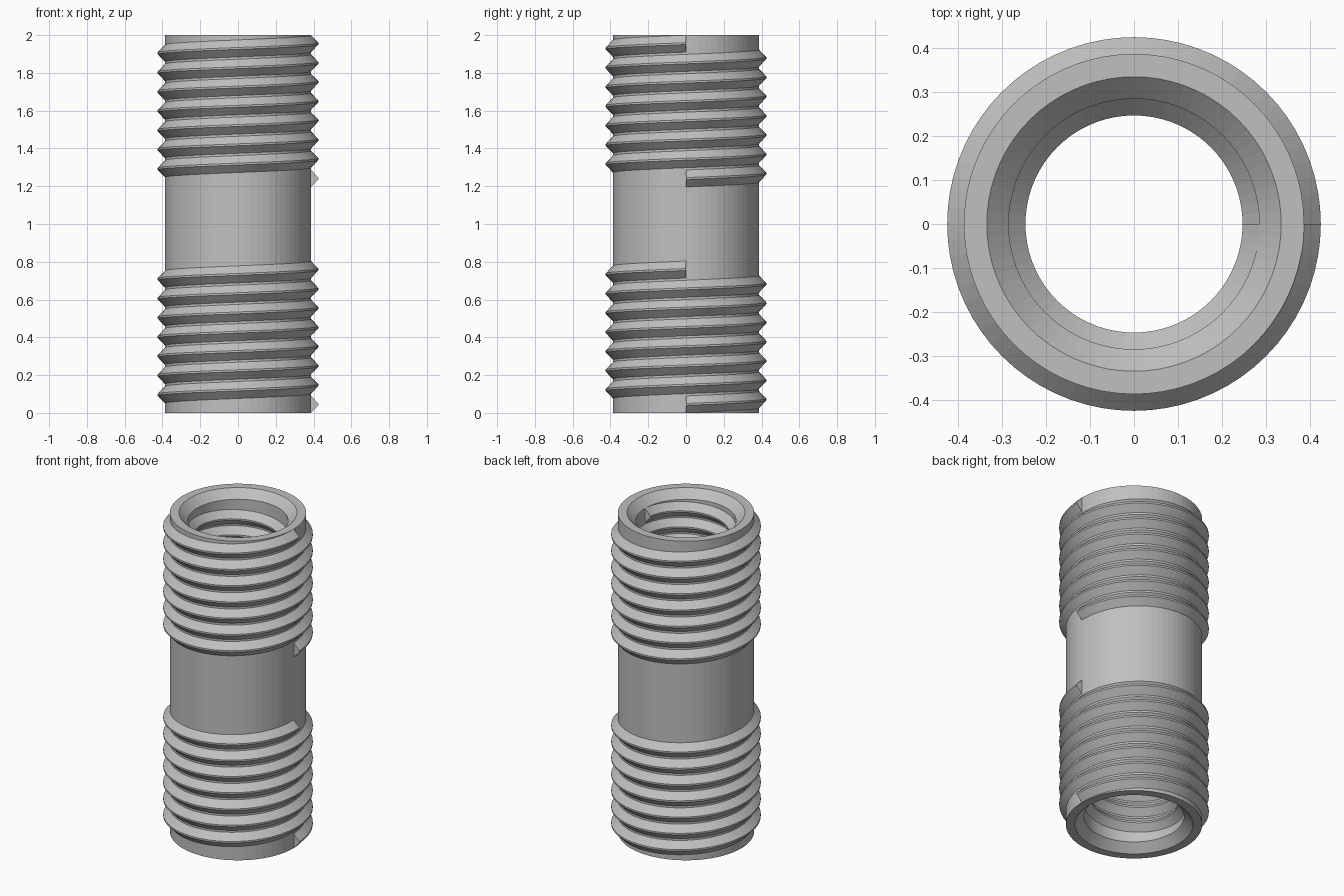
import bpy, bmesh
from math import sin, cos, tau

cube = bpy.data.objects.get("Cube")
if cube:
    bpy.data.objects.remove(cube)

STEPS = 72            # sides per full turn
OUTER, CREST = 0.387, 0.425
BORE, BORE_CREST = 0.285, 0.247
MOUTH, CHAMFER = 0.335, 0.05
HALF_BASE, HALF_FLAT = 0.045, 0.005
EMBED = 0.004         # how far a thread sinks into its wall

steel = bpy.data.materials.new("grey steel")
steel.use_nodes = True
GREY = (0.53, 0.53, 0.53, 1)
steel.diffuse_color = GREY
steel.node_tree.nodes["Principled BSDF"].inputs["Base Color"].default_value = GREY


def finish(name, bm):
    bmesh.ops.recalc_face_normals(bm, faces=bm.faces)
    mesh = bpy.data.meshes.new(name)
    bm.to_mesh(mesh)
    bm.free()
    mesh.materials.append(steel)
    obj = bpy.data.objects.new(name, mesh)
    bpy.context.collection.objects.link(obj)
    return obj


def sweep(name, profile, z_start=0, pitch=0, turns=1, closed=False):
    """Turn a closed (radius, height) profile round z, rising by pitch per turn."""
    bm = bmesh.new()
    count = STEPS * turns
    rings = []
    for i in range(count if closed else count + 1):
        a = tau * i / STEPS
        z = z_start + pitch * i / STEPS
        rings.append([bm.verts.new((r * cos(a), r * sin(a), z + h)) for r, h in profile])
    pairs = list(zip(rings, rings[1:]))
    if closed:
        pairs.append((rings[-1], rings[0]))
    n = len(profile)
    for low, high in pairs:
        for j in range(n):
            k = (j + 1) % n
            bm.faces.new((low[j], low[k], high[k], high[j]))
    if not closed:
        bm.faces.new(rings[0])
        bm.faces.new(rings[-1])
    return finish(name, bm)


def thread_profile(root, crest):
    sink = -EMBED if crest > root else EMBED
    return [(root + sink, -HALF_BASE), (root, -HALF_BASE), (crest, -HALF_FLAT),
            (crest, HALF_FLAT), (root, HALF_BASE), (root + sink, HALF_BASE)]


# Tube wall with a chamfered mouth at both ends
sweep("tube_body", [(OUTER, 0), (OUTER, 2), (MOUTH, 2), (BORE, 2 - CHAMFER),
                    (BORE, CHAMFER), (MOUTH, 0)], closed=True)

# Two outer threads with a plain band between them
outer = thread_profile(OUTER, CREST)
for name, start in (("lower_outer_thread", 0.045), ("upper_outer_thread", 1.241)):
    sweep(name, outer, start, 0.102, 7)

# Inner thread along the whole bore
inner_start = CHAMFER + HALF_BASE
sweep("inner_thread", thread_profile(BORE, BORE_CREST), inner_start,
      (2 - 2 * inner_start) / 18, 18)
